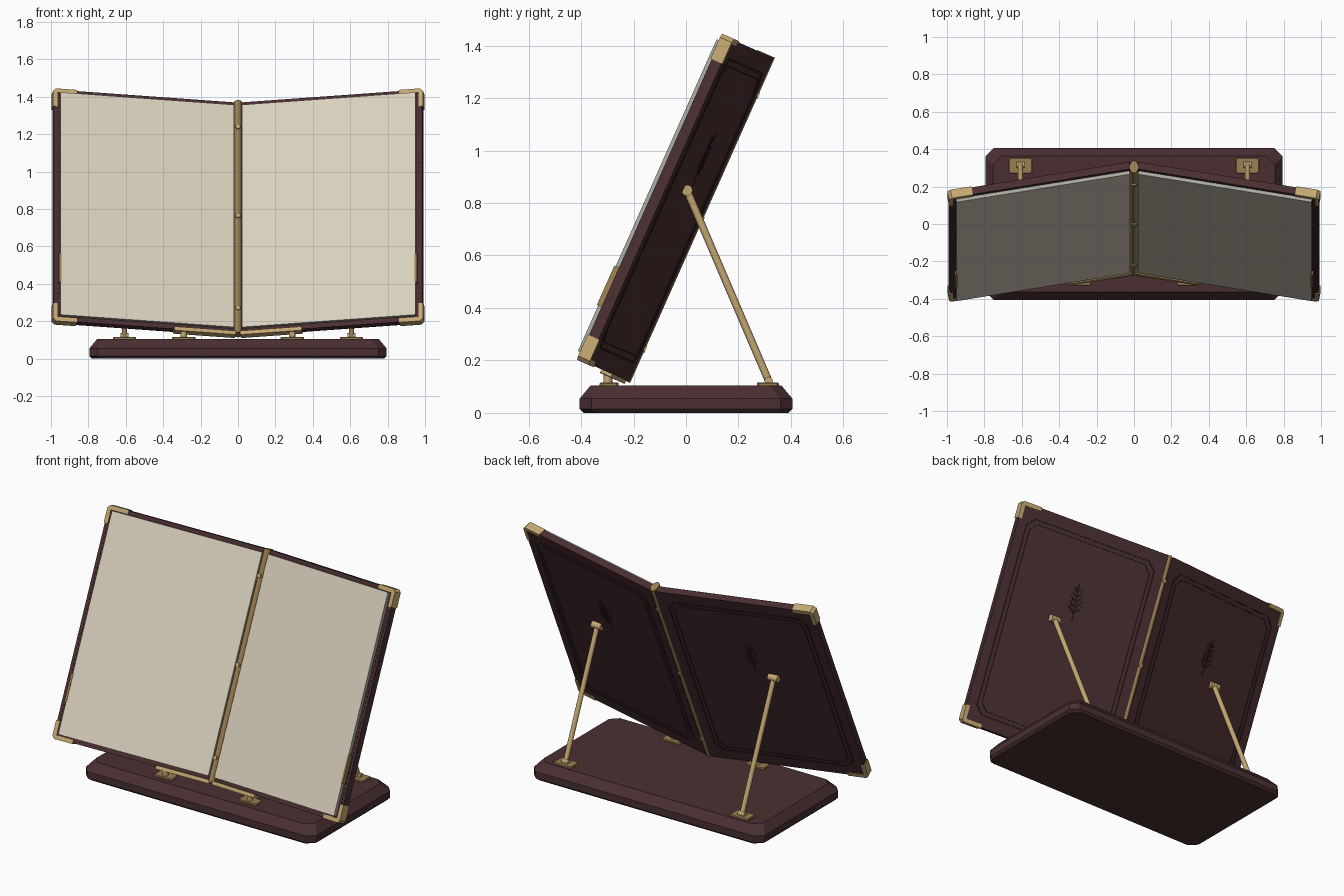
import bpy, bmesh, math
from mathutils import Matrix, Vector

if "Cube" in bpy.data.objects:
    bpy.data.objects.remove(bpy.data.objects["Cube"])


def material(name, colour):
    m = bpy.data.materials.new(name)
    m.use_nodes = True
    m.diffuse_color = (*colour, 1)
    m.node_tree.nodes["Principled BSDF"].inputs["Base Color"].default_value = (*colour, 1)
    return m


LEATHER = material("maroon leather", (0.068, 0.028, 0.031))
TOOLING = material("dark tooling", (0.032, 0.013, 0.015))
BRASS = material("bright brass", (0.56, 0.39, 0.17))
AGED = material("aged brass", (0.33, 0.21, 0.085))
PAGE = material("cream page", (0.70, 0.635, 0.51))
EDGE = material("grey page edge", (0.40, 0.40, 0.35))

# Book frame: leans back, origin at the foot of the spine
TILT = math.radians(24)
BOOK = Matrix.Translation((0, -0.215, 0.115)) @ Matrix.Rotation(-TILT, 4, "X")
SPREAD = Matrix.Rotation(math.radians(-10), 4, "Z")
HEIGHT = 1.357


def finish(name, bm, mats, matrix=Matrix(), smooth=False):
    bm.transform(matrix)
    bmesh.ops.recalc_face_normals(bm, faces=bm.faces)
    mesh = bpy.data.meshes.new(name)
    bm.to_mesh(mesh)
    bm.free()
    for m in mats:
        mesh.materials.append(m)
    obj = bpy.data.objects.new(name, mesh)
    bpy.context.collection.objects.link(obj)
    if smooth:
        bpy.ops.object.select_all(action="DESELECT")
        obj.select_set(True)
        bpy.context.view_layer.objects.active = obj
        bpy.ops.object.shade_smooth_by_angle(angle=math.radians(40))
    return obj


def loft(bm, loops, closed=False):
    """Skin a list of equal loops; cap the ends, or join last to first."""
    rows = [[bm.verts.new(p) for p in loop] for loop in loops]
    n = len(rows[0])
    pairs = list(zip(rows, rows[1:])) + ([(rows[-1], rows[0])] if closed else [])
    for a, b in pairs:
        for i in range(n):
            j = (i + 1) % n
            bm.faces.new((a[i], a[j], b[j], b[i]))
    if not closed:
        bm.faces.new(rows[0])
        bm.faces.new(rows[-1])


def slab(bm, outline, t0, t1):
    """Extrude an outline in the panel plane through its thickness."""
    loft(bm, [[(x, t, z) for x, z in outline] for t in (t0, t1)])


def rect(x0, x1, z0, z1, cut=0):
    if not cut:
        return [(x0, z0), (x1, z0), (x1, z1), (x0, z1)]
    return [(x0 + cut, z0), (x1 - cut, z0), (x1, z0 + cut), (x1, z1 - cut),
            (x1 - cut, z1), (x0 + cut, z1), (x0, z1 - cut), (x0, z0 + cut)]


def rod(bm, a, b, r, sides=12):
    a, b = Vector(a), Vector(b)
    turn = (b - a).to_track_quat("Z", "Y").to_matrix().to_4x4()
    place = Matrix.Translation((a + b) / 2) @ turn
    bmesh.ops.create_cone(bm, cap_ends=True, segments=sides, radius1=r, radius2=r,
                          depth=(b - a).length, matrix=place)


def plan(bm, x, y, w, d, levels, cut):
    """Chamfered plan lofted through (height, inset) levels."""
    loft(bm, [[(px, py, z) for px, py in
               rect(x - w + i, x + w - i, y - d + i, y + d - i, cut)] for z, i in levels])


# Base plinth with chamfered edges
bm = bmesh.new()
plan(bm, 0, 0, 0.795, 0.405, [(0, 0.014), (0.014, 0), (0.055, 0), (0.105, 0.042)], 0.045)
finish("base", bm, [LEATHER])

# Spine and its screws
bm = bmesh.new()
ring = [(0.022 * math.cos(i * math.tau / 16), -0.034 + 0.036 * math.sin(i * math.tau / 16))
        for i in range(16)]
loft(bm, [[(x, y, z) for x, y in ring] for z in (0, HEIGHT)])
finish("spine", bm, [AGED], BOOK, True)
bm = bmesh.new()
for z in (0.14, 0.68, 1.2):
    rod(bm, (0, 0.005, z), (0, -0.076, z), 0.013)
finish("spine_screws", bm, [BRASS], BOOK, True)

for label, sx in (("left", 1), ("right", -1)):
    side = Matrix.Scale(sx, 4, (1, 0, 0))
    panel = BOOK @ side @ SPREAD

    # Cover board
    bm = bmesh.new()
    slab(bm, rect(0.014, 1.007, 0.003, HEIGHT - 0.003, 0.012), 0, -0.041)
    finish(label + "_cover", bm, [LEATHER], panel)

    # Page block: cream face, grey edges
    bm = bmesh.new()
    slab(bm, rect(0.032, 0.974, 0.03, 1.331), -0.04, -0.061)
    bm.normal_update()
    for f in bm.faces:
        f.material_index = 0 if abs(f.normal.y) > 0.9 else 1
    finish(label + "_pages", bm, [PAGE, EDGE], panel)

    # Stitches along the front border
    bm = bmesh.new()
    for i in range(40):
        z = 0.1 + i * 0.0295
        slab(bm, rect(0.987, 0.991, z, z + 0.016), -0.04, -0.043)
    finish(label + "_stitches", bm, [TOOLING], panel)

    # Brass corner guards
    bm = bmesh.new()
    for flip in (False, True):
        w, e, c = 0.024, 1.012, 0.016
        ell = [(e - 0.13, 0), (e - c, 0), (e, c), (e, 0.105),
               (e - w, 0.105), (e - w, w), (e - 0.13, w)]
        for quad in (ell[:2] + ell[5:], ell[1:6]):
            slab(bm, [(x, HEIGHT + 0.002 - z if flip else z - 0.002) for x, z in quad],
                 0.004, -0.046)
    finish(label + "_corner_guards", bm, [BRASS], panel)

    # Page clip on the outer edge, and the ledge under the pages
    bm = bmesh.new()
    slab(bm, rect(0.970, 0.982, 0.22, 0.385), -0.03, -0.065)
    finish(label + "_page_clip", bm, [AGED], panel)
    bm = bmesh.new()
    slab(bm, rect(0.02, 0.355, -0.012, 0.01, 0.003), -0.012, -0.058)
    finish(label + "_ledge", bm, [BRASS], panel)

    # Tooled double frame on the back
    bm = bmesh.new()
    for inset, width, cut in ((0.072, 0.008, 0.05), (0.1, 0.005, 0.045)):
        loops = []
        for t, k in ((0, 0), (0.003, 0), (0.003, width), (0, width)):
            i = inset + k
            loops.append([(x, t, z) for x, z in rect(i, 1.02 - i, i, HEIGHT - i, cut - k * 0.4)])
        loft(bm, loops, closed=True)
    finish(label + "_tooled_frame", bm, [TOOLING], panel)

    # Leaf sprig on the back
    bm = bmesh.new()
    slab(bm, rect(-0.003, 0.003, -0.11, 0.09), 0, 0.003)

    def leaf(z, angle, length):
        d = Vector((math.sin(angle), math.cos(angle)))
        n = Vector((d.y, -d.x)) * length * 0.13
        root = Vector((0, z))
        mid = root + d * length * 0.5
        slab(bm, [root, mid + n, root + d * length, mid - n], 0, 0.004)

    leaf(0.07, 0, 0.05)
    for i in range(5):
        for s in (-1, 1):
            leaf(-0.06 + i * 0.032, s * 0.75, 0.066 - i * 0.006)
    sprig = Matrix.Translation((0.51, 0, 0.89)) @ Matrix.Rotation(0.08, 4, "Y")
    finish(label + "_leaf_sprig", bm, [TOOLING], panel @ sprig)

    # Rear strut with its head and foot knuckles
    bm = bmesh.new()
    foot, head = Vector((0.607, 0.315, 0.122)), Vector((0.607, 0.004, 0.848))
    rod(bm, foot, head, 0.0145)
    for p, r, w in ((foot, 0.016, 0.022), (head, 0.021, 0.032)):
        rod(bm, p - Vector((w, 0, 0)), p + Vector((w, 0, 0)), r)
    finish(label + "_strut", bm, [BRASS], side, True)

    # Front post under the ledge
    bm = bmesh.new()
    rod(bm, (0.29, -0.298, 0.11), (0.29, -0.298, 0.155), 0.017)
    finish(label + "_front_post", bm, [BRASS], side, True)

    # Mounting plates on the base
    bm = bmesh.new()
    for x, y, d in ((0.607, 0.312, 0.042), (0.29, -0.293, 0.036)):
        plan(bm, x, y, 0.062, d, [(0.104, 0), (0.112, 0), (0.116, 0.004)], 0.008)
    finish(label + "_mounting_plates", bm, [AGED], side)
